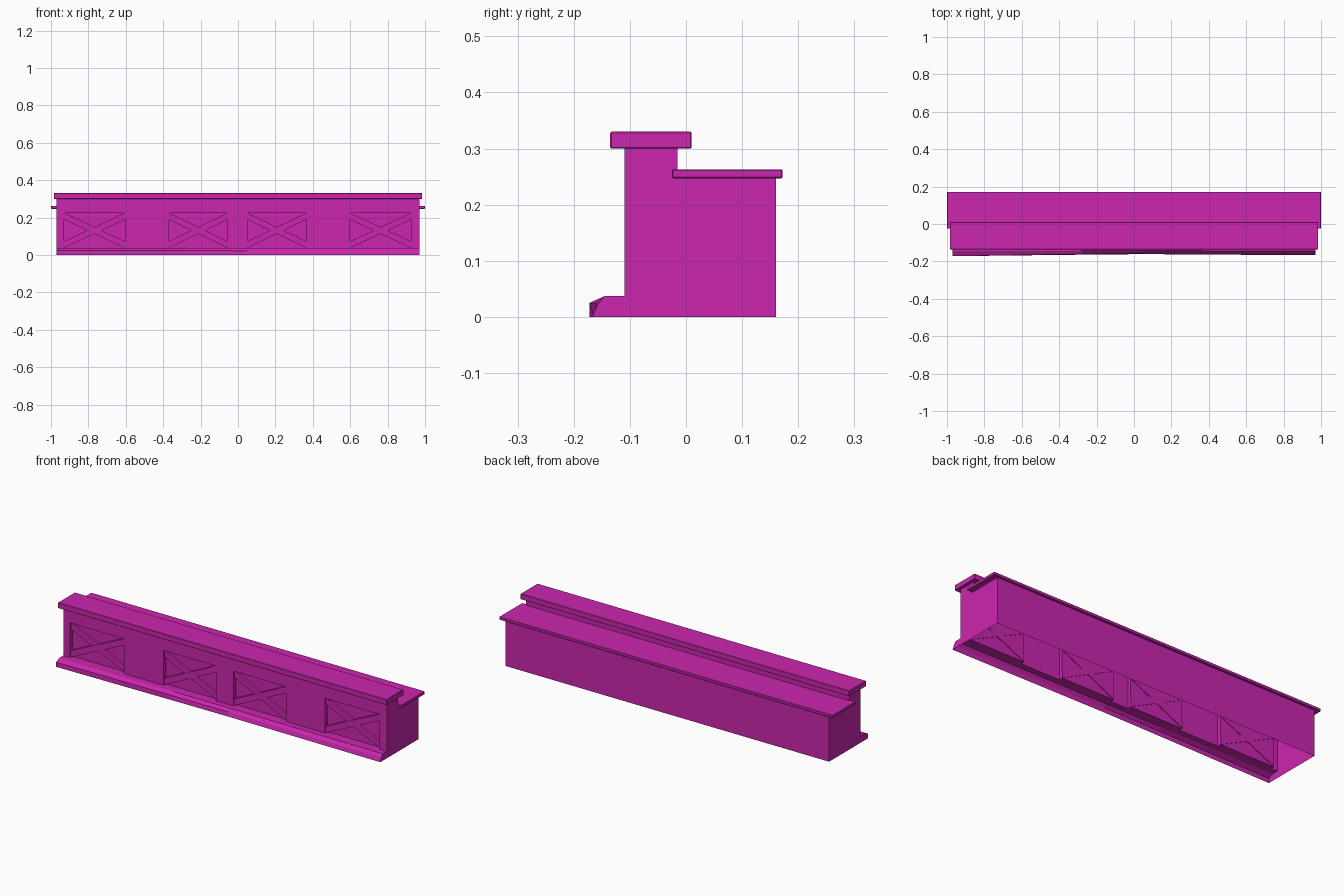
import bpy, bmesh

if "Cube" in bpy.data.objects:
    bpy.data.objects.remove(bpy.data.objects["Cube"])

mat = bpy.data.materials.new("magenta")
mat.diffuse_color = (0.60, 0.02, 0.43, 1)
mat.use_nodes = True
mat.node_tree.nodes["Principled BSDF"].inputs["Base Color"].default_value = mat.diffuse_color

PANELS = [(-0.93, -0.605), (-0.37, -0.055), (0.05, 0.365), (0.60, 0.925)]
HALF = 0.97
FRONT, BACK, RECESS = -0.11, 0.16, -0.09
Z0, Z1 = 0.037, 0.225


def finish(name, bm):
    bmesh.ops.remove_doubles(bm, verts=bm.verts[:], dist=1e-5)
    bmesh.ops.recalc_face_normals(bm, faces=bm.faces[:])
    me = bpy.data.meshes.new(name)
    bm.to_mesh(me)
    bm.free()
    me.materials.append(mat)
    ob = bpy.data.objects.new(name, me)
    bpy.context.collection.objects.link(ob)
    return ob


def face(bm, *pts):
    bm.faces.new([bm.verts.new(p) for p in pts])


def box(name, x, y, z, bevel):
    bm = bmesh.new()
    bmesh.ops.create_cube(bm, size=1)
    for v in bm.verts:
        for i, (a, b) in enumerate((x, y, z)):
            v.co[i] = a if v.co[i] < 0 else b
    ob = finish(name, bm)
    mod = ob.modifiers.new("bevel", "BEVEL")
    mod.width, mod.segments = bevel, 1
    return ob


# Hollow body, open underneath, with a moulded step along the front foot
bm = bmesh.new()


def front_quad(xa, xb, za, zb, y=FRONT):
    face(bm, (xa, y, za), (xb, y, za), (xb, y, zb), (xa, y, zb))


# front wall: top rail, posts and recessed panels
front_quad(-HALF, HALF, Z1, 0.30)
edges = [-HALF] + [x for p in PANELS for x in p] + [HALF]
for i in range(0, len(edges), 2):
    front_quad(edges[i], edges[i + 1], Z0, Z1)
for xa, xb in PANELS:
    front_quad(xa, xb, Z0, Z1, RECESS)
    for x in (xa, xb):
        face(bm, (x, FRONT, Z0), (x, RECESS, Z0), (x, RECESS, Z1), (x, FRONT, Z1))
    for z in (Z0, Z1):
        face(bm, (xa, FRONT, z), (xb, FRONT, z), (xb, RECESS, z), (xa, RECESS, z))

# stepped top and back wall
top = [(FRONT, 0.30), (-0.015, 0.30), (-0.015, 0.25), (BACK, 0.25), (BACK, 0)]
for (ya, za), (yb, zb) in zip(top, top[1:]):
    face(bm, (-HALF, ya, za), (HALF, ya, za), (HALF, yb, zb), (-HALF, yb, zb))

# worn front foot: profile changes along the length
foot = [
    (-HALF, [(FRONT, Z0), (-0.145, Z0), (-0.172, 0.025), (-0.172, 0)]),
    (-0.28, [(FRONT, Z0), (-0.143, Z0), (-0.161, 0.024), (-0.164, 0)]),
    (0.05, [(FRONT, Z0), (-0.142, Z0), (-0.155, 0.022), (-0.161, 0)]),
    (HALF, [(FRONT, Z0), (-0.145, Z0), (-0.158, 0.021), (-0.167, 0)]),
]
for (xa, pa), (xb, pb) in zip(foot, foot[1:]):
    for i in range(3):
        face(bm, (xa, *pa[i]), (xb, *pb[i]), (xb, *pb[i + 1]), (xa, *pa[i + 1]))

# end walls
for x, prof in (foot[0], foot[-1]):
    face(bm, *[(x, y, z) for y, z in prof[::-1] + top])
finish("counter_body", bm)

# Crossed braces in each panel
for n, (xa, xb) in enumerate(PANELS):
    for name, flip, yf in (("rising", False, -0.106), ("falling", True, -0.102)):
        h = 0.036
        l, r = (Z1 - h, Z0) if flip else (Z0, Z1 - h)
        quad = [(xa, l), (xb, r), (xb, r + h), (xa, l + h)]
        bm = bmesh.new()
        f = bm.faces.new([bm.verts.new((x, yf, z)) for x, z in quad])
        ext = bmesh.ops.extrude_face_region(bm, geom=[f], use_keep_orig=True)
        for v in ext["geom"]:
            if isinstance(v, bmesh.types.BMVert):
                v.co.y = RECESS + 0.003
        finish(f"brace_{name}_{n + 1}", bm)

# Upper bar top and lower work surface
box("upper_bar_top", (-0.985, 0.985), (-0.135, 0.01), (0.30, 0.33), 0.002)
box("lower_work_surface", (-1.0, 1.0), (-0.025, 0.172), (0.247, 0.263), 0.002)
